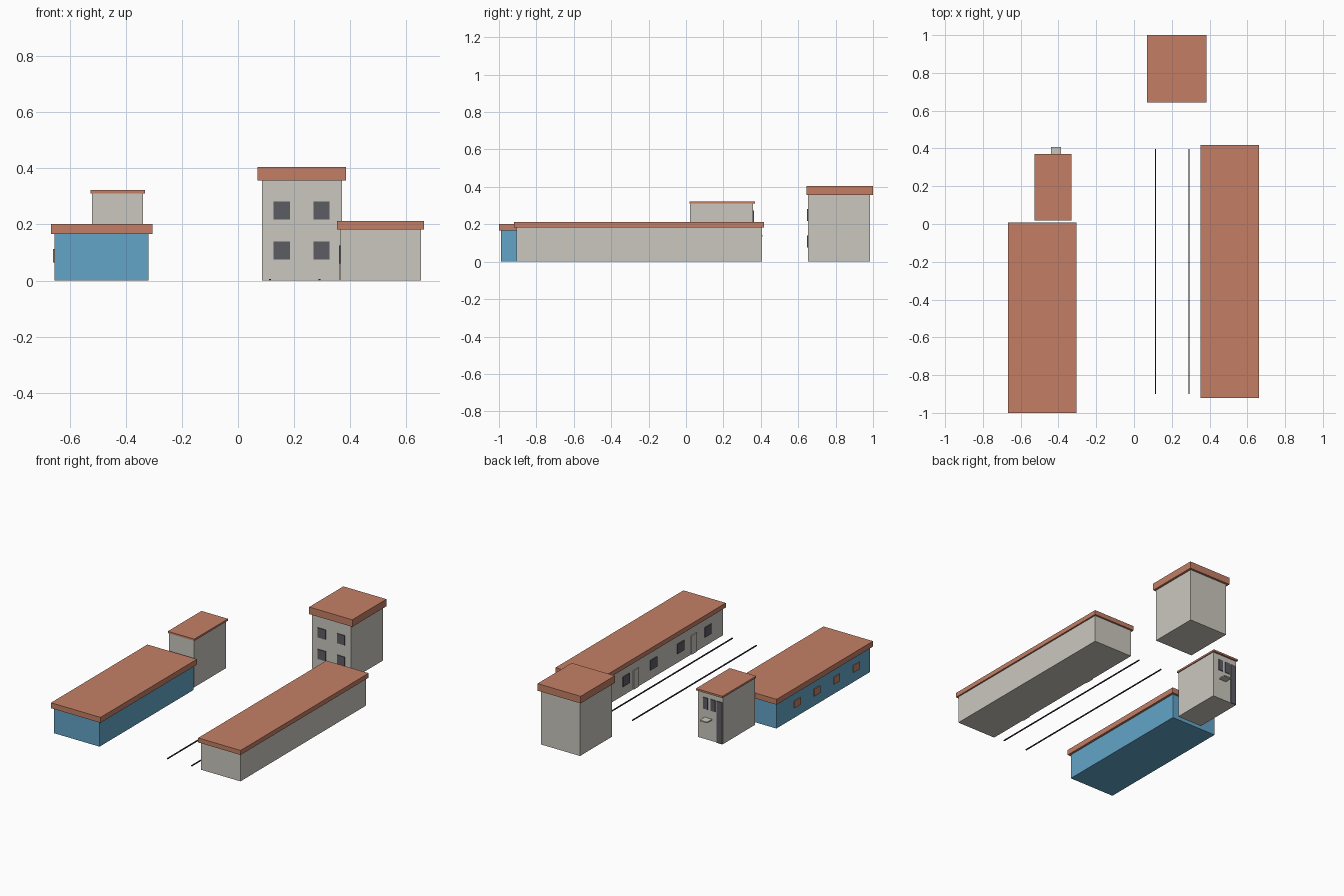
import bpy

old = bpy.data.objects.get("Cube")
if old:
    bpy.data.objects.remove(old, do_unlink=True)


def material(name, srgb):
    colour = [(c / 255) ** 2.2 for c in srgb] + [1]
    mat = bpy.data.materials.new(name)
    mat.use_nodes = True
    mat.diffuse_color = colour
    bsdf = mat.node_tree.nodes["Principled BSDF"]
    bsdf.inputs["Base Color"].default_value = colour
    bsdf.inputs["Roughness"].default_value = 0.9
    return mat


stone = material("warm grey wall", (201, 198, 189))
terracotta = material("terracotta", (194, 126, 101))
blue = material("blue wall", (99, 163, 198))
glass = material("dark glass", (93, 93, 101))
steel = material("dark steel", (62, 62, 68))


def box(name, mat, x, y, z):
    """Box spanning the given (low, high) range on each axis."""
    spans = (x, y, z)
    bpy.ops.mesh.primitive_cube_add(size=1, location=[sum(s) / 2 for s in spans])
    obj = bpy.context.object
    obj.name = name
    obj.scale = [s[1] - s[0] for s in spans]
    bpy.ops.object.transform_apply(location=False, rotation=False, scale=True)
    obj.data.materials.append(mat)
    return obj


def around(centre, width):
    return (centre - width / 2, centre + width / 2)


PLATE = 0.005

# Long blue shed with shutters along its outer side
box("shed_walls", blue, (-0.655, -0.32), (-0.988, -0.008), (0, 0.166))
box("shed_roof", terracotta, (-0.667, -0.305), (-1, 0.007), (0.166, 0.202))
for i in range(4):
    box("shed_shutter", terracotta, (-0.655 - PLATE, -0.654),
        around(-0.225 - 0.205 * i, 0.065), (0.065, 0.112))

# Long station hall with windows and doors facing the track
box("hall_walls", stone, (0.365, 0.653), (-0.907, 0.405), (0, 0.182))
box("hall_roof", terracotta, (0.353, 0.663), (-0.92, 0.417), (0.182, 0.212))
for i in range(4):
    box("hall_window", glass, (0.365 - PLATE, 0.366),
        around(0.105 - 0.284 * i, 0.07), (0.06, 0.125))
for y in (0.003, -0.6):
    box("hall_door", stone, (0.365 - PLATE, 0.366), around(y, 0.055), (0, 0.125))

# Tower with a grid of front windows
box("tower_walls", stone, (0.085, 0.37), (0.652, 0.985), (0, 0.357))
box("tower_roof", terracotta, (0.07, 0.385), (0.643, 1), (0.357, 0.404))
for x in (0.156, 0.298):
    for z in (0.107, 0.249):
        box("tower_window", glass, around(x, 0.058),
            (0.652 - PLATE, 0.653), around(z, 0.064))

# Ticket booth with door, windows and counter on the rear
box("booth_walls", stone, (-0.52, -0.338), (0.022, 0.358), (0, 0.311))
box("booth_roof", terracotta, (-0.526, -0.332), (0.018, 0.37), (0.311, 0.323))
rear = (0.357, 0.358 + PLATE)
box("booth_door", glass, (-0.518, -0.478), rear, (0, 0.275))
for x in (-0.45, -0.396):
    box("booth_window", glass, around(x, 0.034), rear, (0.2, 0.275))
box("booth_counter", stone, (-0.44, -0.387), (0.357, 0.408), (0.136, 0.144))

# Railway track
for x in (0.114, 0.291):
    box("rail", steel, around(x, 0.007), (-0.9, 0.397), (0, 0.006))
